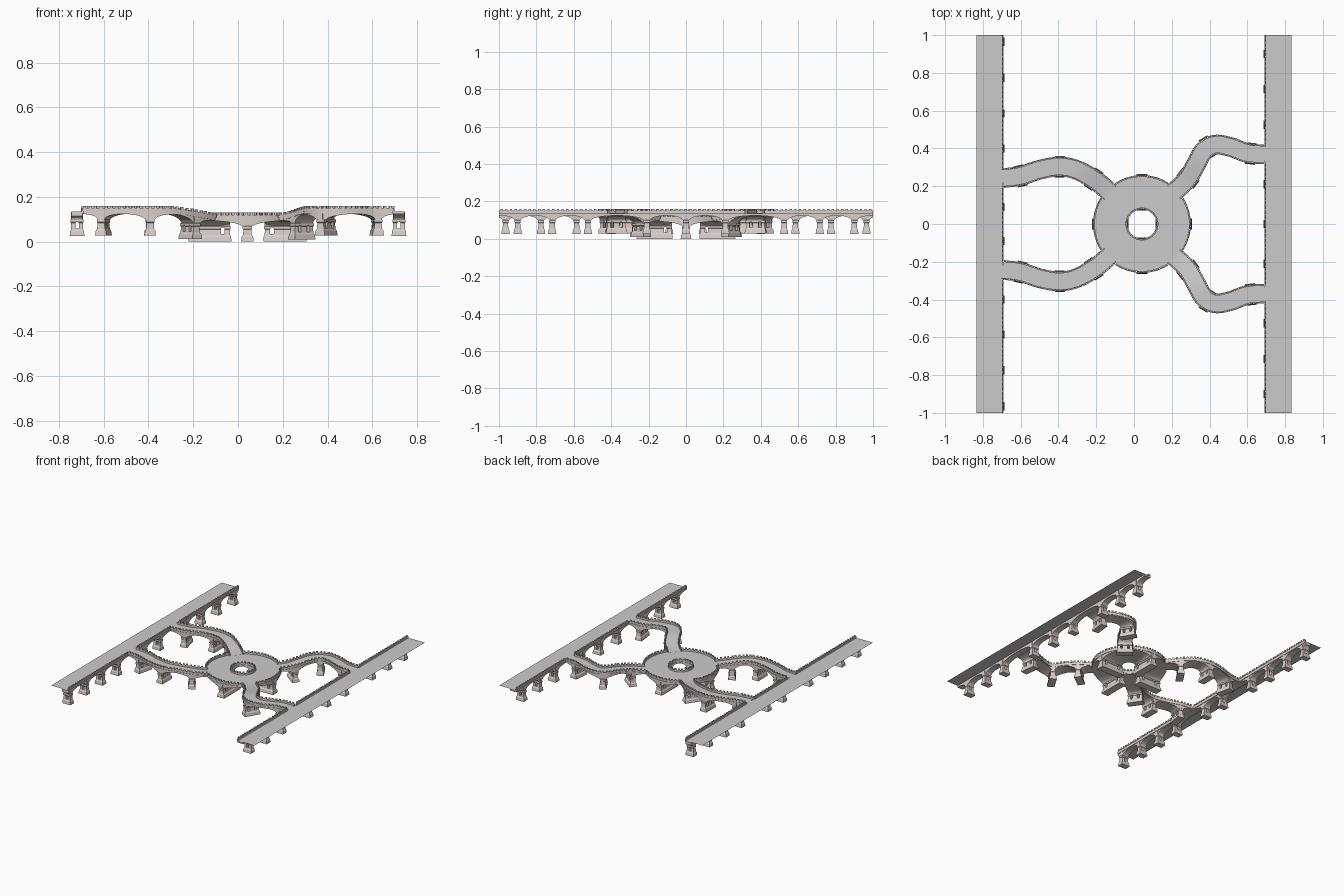
import bpy, bmesh, math
from mathutils import Vector

if "Cube" in bpy.data.objects:
    bpy.data.objects.remove(bpy.data.objects["Cube"])

STEP = 0.005
HUB, R_IN, R_OUT = Vector((0.042, 0.0)), 0.08, 0.257
HIGH, LOW = 0.138, 0.108          # deck levels: avenues, hub
SPRING, CROWN = 0.042, 0.014      # arch drops below the deck

stone = bpy.data.materials.new("stone")
stone.diffuse_color = (0.70, 0.63, 0.60, 1)
stone.use_nodes = True
stone.node_tree.nodes["Principled BSDF"].inputs["Base Color"].default_value = stone.diffuse_color


def finish(bm, name, mat=stone):
    bmesh.ops.recalc_face_normals(bm, faces=bm.faces)
    me = bpy.data.meshes.new(name)
    bm.to_mesh(me)
    bm.free()
    ob = bpy.data.objects.new(name, me)
    bpy.context.collection.objects.link(ob)
    if mat:
        me.materials.append(mat)
    return ob


def loft(bm, rings, closed=False):
    vs = [[bm.verts.new(p) for p in r] for r in rings]
    pairs = list(zip(vs, vs[1:])) + ([(vs[-1], vs[0])] if closed else [])
    for a, b in pairs:
        for i in range(len(a)):
            j = (i + 1) % len(a)
            bm.faces.new((a[i], a[j], b[j], b[i]))
    if not closed:
        bm.faces.new(vs[0])
        bm.faces.new(vs[-1])


# A frame is (origin, sideways direction, deck height, path parameter)
def at(f, off, dz, along=0.0):
    p = f[0] + f[1] * off + Vector((f[1].y, -f[1].x)) * along
    return (p.x, p.y, f[2] + dz)


def path_frames(ctrl, height):
    pts = [Vector(c) for c in ctrl]
    ext = [2 * pts[0] - pts[1]] + pts + [2 * pts[-1] - pts[-2]]
    dense = []
    for i in range(len(pts) - 1):
        p0, p1, p2, p3 = ext[i:i + 4]
        n = max(8, int((p2 - p1).length / 0.002))
        for k in range(n):
            t = k / n
            dense.append(0.5 * (2 * p1 + (p2 - p0) * t + (2 * p0 - 5 * p1 + 4 * p2 - p3) * t * t
                                + (3 * p1 - p0 - 3 * p2 + p3) * t ** 3))
    dense.append(pts[-1])
    dist = [0.0]
    for a, b in zip(dense, dense[1:]):
        dist.append(dist[-1] + (b - a).length)
    n = round(dist[-1] / STEP)
    frames, j = [], 0
    for k in range(n + 1):
        s = dist[-1] * k / n
        while j < len(dist) - 2 and dist[j + 1] < s:
            j += 1
        t = (s - dist[j]) / (dist[j + 1] - dist[j])
        d = (dense[j + 1] - dense[j]).normalized()
        p = dense[j].lerp(dense[j + 1], t)
        frames.append((p, Vector((-d.y, d.x)), height(p), s))
    return frames


def ring_frames(a0, a1, n):
    return [(HUB, Vector((math.cos(t), math.sin(t))), LOW, t)
            for t in (a0 + (a1 - a0) * k / n for k in range(n + 1))]


def arch_drop(s, piers, hw):
    for p, q in zip(piers, piers[1:]):
        if p <= s <= q:
            u = (s - (p + q) / 2) / ((q - p) / 2 - hw)
            if abs(u) < 1:
                return SPRING - (SPRING - CROWN) * math.sqrt(1 - u * u)
    return SPRING


# Solid arcade: flat top, row of arches underneath
def arcade(name, frames, a, b, piers, hw=0.017, closed=False):
    bm = bmesh.new()
    rings = []
    for f in frames:
        d = -arch_drop(f[3], piers, hw)
        rings.append([at(f, a, -0.003), at(f, b, -0.003), at(f, b, d), at(f, a, d)])
    loft(bm, rings, closed)
    finish(bm, name + "_arches")


# Tapered piers with footing, capital, pilaster and arched openings
def piers(name, frames, a, b, drop, windows, scale=1.0):
    bm, cut = bmesh.new(), bmesh.new()
    levels = [(.026, .009, -drop), (.023, .007, -drop + .022), (.018, .003, -drop + .030),
              (.016, .002, -SPRING - .012), (.019, .005, -SPRING - .009), (.019, .005, -SPRING + .002),
              (.012, .003, -SPRING + .004), (.012, .003, -.006)]
    for f in frames:
        loft(bm, [[at(f, a - e, z, -h * scale), at(f, b + e, z, -h * scale),
                   at(f, b + e, z, h * scale), at(f, a - e, z, h * scale)] for h, e, z in levels])
        for w in windows:
            shape = [(-.008, -drop + .034), (.008, -drop + .034)]
            shape += [(.008 * math.cos(t), -drop + .056 + .008 * math.sin(t))
                      for t in (math.pi * k / 6 for k in range(7))]
            loft(cut, [[at(f, w + x, z, s) for x, z in shape] for s in (-.05, .05)])
    ob = finish(bm, name + "_piers")
    cutter = finish(cut, name + "_opening_cutter")
    cutter.hide_render = True
    cutter.hide_viewport = True
    m = ob.modifiers.new("openings", 'BOOLEAN')
    m.operation, m.solver, m.object = 'DIFFERENCE', 'EXACT', cutter


# Parapet: cornice, curb and evenly spaced blocks
def parapet(name, frames, off, out, closed=False):
    bm = bmesh.new()
    sec = [(.005, -.011), (-.005, -.011), (-.005, .012), (.002, .012), (.002, -.001), (.005, -.001)]
    loft(bm, [[at(f, off + out * x, z) for x, z in sec] for f in frames], closed)
    run, prev = 0.0125, None
    for f in frames:
        p = Vector(at(f, off, 0))
        run += (p - prev).length if prev else 0
        prev = p
        if run >= 0.025:
            run -= 0.025
            loft(bm, [[at(f, off + x, z, s) for x, s in
                       ((-.005, -.006), (.004, -.006), (.004, .006), (-.005, .006))]
                      for z in (.010, .022)])
    finish(bm, name + "_parapet")


def deck(name, frames, a, b, closed=False):
    bm = bmesh.new()
    loft(bm, [[at(f, a, 0), at(f, b, 0), at(f, b, -.005), at(f, a, -.005)] for f in frames], closed)
    finish(bm, name + "_deck", None)


# Straight avenues on both sides
half_piers = {-1: [.09, .40, .587, .775, .963, 1.151], 1: [0, .21, .527, .713, .90, 1.09]}
joins = {-1: .245, 1: .368}
for sx, side in ((-1, "left"), (1, "right")):
    name = side + "_avenue"
    fr = path_frames([(sx * .695, -1), (sx * .695, 1)], lambda p: HIGH)
    a, b = (0, .048) if sx < 0 else (-.048, 0)
    ys = sorted({s * y for y in half_piers[sx] for s in (-1, 1)})
    arcade(name, fr, a, b, [y + 1 for y in ys])
    spots = [min(fr, key=lambda f: abs(f[0].y - y)) for y in ys if abs(y) < 1]
    piers(name, spots, a, b, .113, [(a + b) / 2], .85)
    j = joins[sx]
    for k, (lo, hi) in enumerate(((-1.01, -j - .05), (-j + .05, j - .05), (j + .05, 1.01))):
        parapet(f"{name}_{k}", [f for f in fr if lo <= f[0].y <= hi], 0, sx)
    bm = bmesh.new()
    bm.faces.new([bm.verts.new((sx * x, y, HIGH)) for x, y in
                  ((.694, -1), (.834, -1), (.834, 1), (.694, 1))])
    if sx < 0:
        bmesh.ops.reverse_faces(bm, faces=bm.faces)
    ob = finish(bm, name + "_deck", None)
    if ob.data.polygons[0].normal.z < 0:
        ob.data.flip_normals()


# Winding ramps from the avenues down to the hub
def ramp_height(p):
    t = min(1, max(0, ((p - HUB).length - .22) / .27))
    return LOW + (HIGH - LOW) * t * t * (3 - 2 * t)


ramps = {"left": ([(-.695, .243), (-.6, .255), (-.5, .287), (-.395, .304), (-.3, .285),
                   (-.2, .228), (-.125, .164)],
                  [(-.60, .255), (-.395, .304), (-.215, .237)]),
         "right": ([(.695, .368), (.6, .376), (.51, .408), (.43, .420), (.37, .388),
                    (.325, .310), (.28, .235), (.21, .168)],
                   [(.62, .374), (.395, .405), (.285, .243)])}
for side, (ctrl, spots) in ramps.items():
    for sy, end in ((1, "back"), (-1, "front")):
        name = f"{end}_{side}_ramp"
        fr = path_frames([(x, sy * y) for x, y in ctrl], ramp_height)
        ps = [min(fr, key=lambda f: (f[0] - Vector((x, sy * y))).length) for x, y in spots]
        s = [f[3] for f in ps]
        arcade(name, fr, -.048, .048, [s[0] - .2] + s + [s[-1] + .2])
        piers(name, ps, -.048, .048, .111, (-.024, .024))
        deck(name, fr, -.049, .049)
        parapet(name + "_a", fr, -.047, -1)
        parapet(name + "_b", fr, .047, 1)

# Round hub with an open centre
q = math.pi / 2
full = ring_frames(0, 4 * q, 128)[:-1]
arcade("hub", full, R_IN, R_OUT - .002, [k * q for k in range(5)], .09, True)
piers("hub", [ring_frames(k * q, k * q + 1, 1)[0] for k in range(4)],
      R_IN, R_OUT - .002, LOW, (R_IN + .03, R_OUT - .035), 1.1)
deck("hub", full, R_IN, R_OUT, True)
parapet("hub_inner", ring_frames(0, 4 * q, 96)[:-1], R_IN + .002, -1, True)
gap = math.radians(12.5)
for k in range(4):
    parapet(f"hub_outer_{k}", ring_frames((k - .5) * q + gap, (k + .5) * q - gap, 60), R_OUT - .003, 1)
